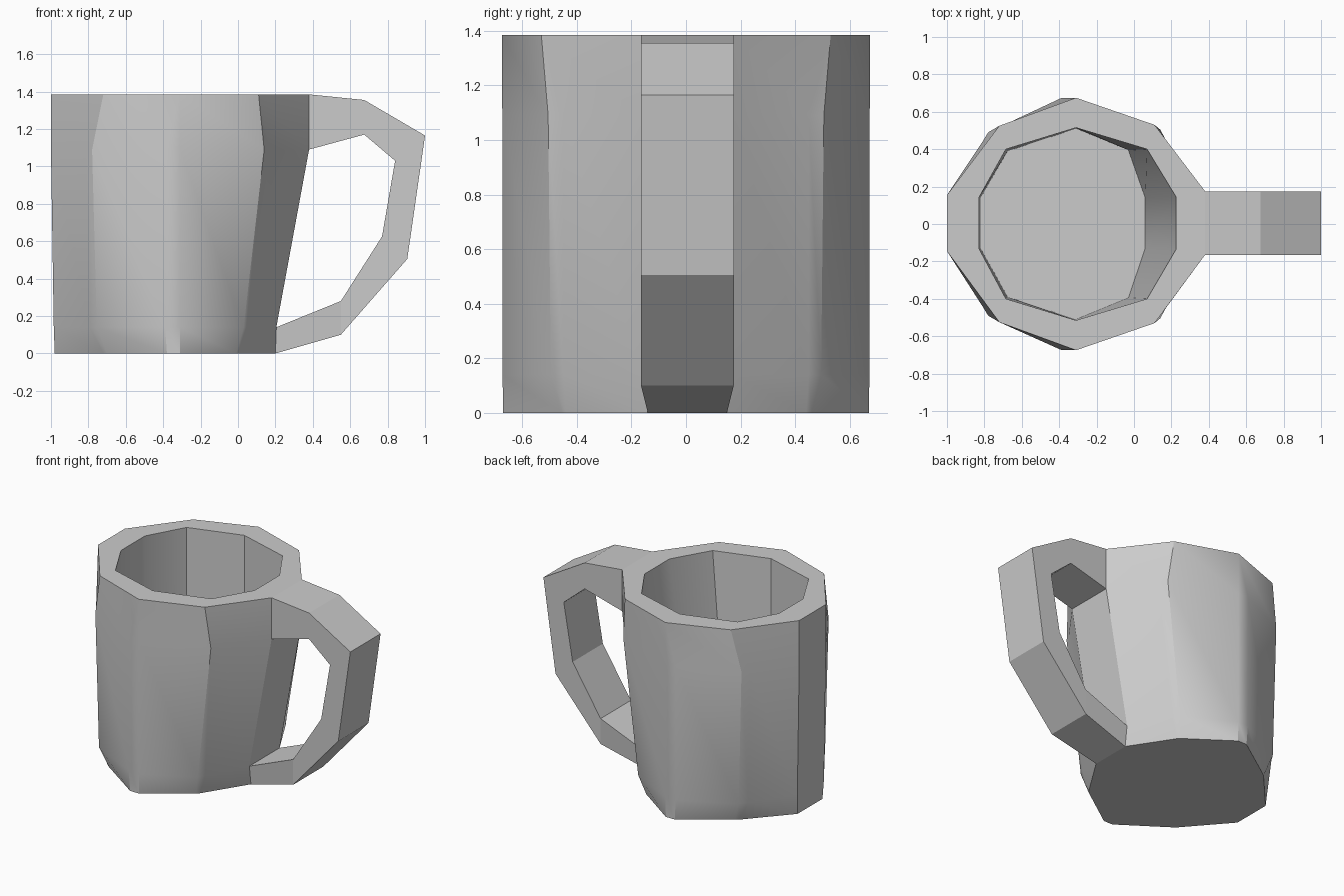
import bpy, bmesh

if "Cube" in bpy.data.objects:
    bpy.data.objects.remove(bpy.data.objects["Cube"])


def place(x, y, z):
    # small sideways shift of the handle-width points
    return (x, y + (0.005 if abs(y) < 0.2 else 0), z)


def finish(bm, name):
    bmesh.ops.remove_doubles(bm, verts=bm.verts, dist=0.0005)
    bmesh.ops.recalc_face_normals(bm, faces=bm.faces)
    mesh = bpy.data.meshes.new(name)
    bm.to_mesh(mesh)
    bm.free()
    obj = bpy.data.objects.new(name, mesh)
    bpy.context.collection.objects.link(obj)
    return obj


# mug body: half rings (left to right), mirrored in y, floor to rim to inside floor
B, C, D = (-0.72, 0.525), (-0.31, 0.675), (0.11, 0.53)
Bi, Ci, Di = (-0.685, 0.4), (-0.31, 0.515), (0.07, 0.4)
Bf, Cf, Df = (-0.675, 0.39), (-0.31, 0.51), (-0.03, 0.395)
rings = [
    (0.0, [(-0.98, 0.14), (-0.72, 0.435), (-0.70, 0.45), (-0.38, 0.67),
           (-0.31, 0.67), (-0.01, 0.46), (0.01, 0.44), (0.2, 0.145)]),
    (0.14, [(-0.985, 0.15), (-0.79, 0.43), (-0.755, 0.485), (-0.39, 0.672),
            (-0.31, 0.672), (0.03, 0.495), (0.055, 0.45), (0.205, 0.17)]),
    (1.09, [(-1.0, 0.15), (-0.81, 0.44), (-0.78, 0.49), (-0.39, 0.673),
            (-0.31, 0.673), (0.14, 0.505), (0.17, 0.45), (0.38, 0.17)]),
    (1.385, [(-1.0, 0.15), B, B, C, C, D, D, (0.38, 0.17)]),
    (1.385, [(-0.83, 0.135), Bi, Bi, Ci, Ci, Di, Di, (0.225, 0.14)]),
    (0.14, [(-0.82, 0.135), Bf, Bf, Cf, Cf, Df, Df, (0.06, 0.135)]),
]
bm = bmesh.new()
loops = []
for z, half in rings:
    full = half + [(x, -y) for x, y in reversed(half)]
    loops.append([bm.verts.new(place(x, y, z)) for x, y in full])
n = len(loops[0])
for k in range(len(loops) - 1):
    for i in range(n):
        if i == 7 and k in (0, 2):   # openings where the handle joins
            continue
        j = (i + 1) % n
        bm.faces.new((loops[k][i], loops[k][j], loops[k + 1][j], loops[k + 1][i]))
bm.faces.new(loops[0])
bm.faces.new(loops[-1])
body = finish(bm, "mug_body")
bpy.context.view_layer.objects.active = body
body.select_set(True)
bpy.ops.object.shade_smooth_by_angle(angle=0.52)

# handle: matching outer and inner outlines, open where it meets the body
outer = [(0.38, 1.385), (0.675, 1.355), (1.0, 1.165), (0.905, 0.505), (0.55, 0.1), (0.2, 0.0)]
inner = [(0.38, 1.09), (0.675, 1.17), (0.84, 1.03), (0.77, 0.625), (0.55, 0.28), (0.205, 0.14)]
bm = bmesh.new()
sections = []
for k, (o, i) in enumerate(zip(outer, inner)):
    w = 0.145 if k == 5 else 0.17
    corners = [(o, w), (o, -w), (i, -0.17), (i, 0.17)]
    sections.append([bm.verts.new(place(p[0], y, p[1])) for p, y in corners])
for a, b in zip(sections, sections[1:]):
    for i in range(4):
        j = (i + 1) % 4
        bm.faces.new((a[i], a[j], b[j], b[i]))
bmesh.ops.recalc_face_normals(bm, faces=bm.faces)
finish(bm, "handle")
